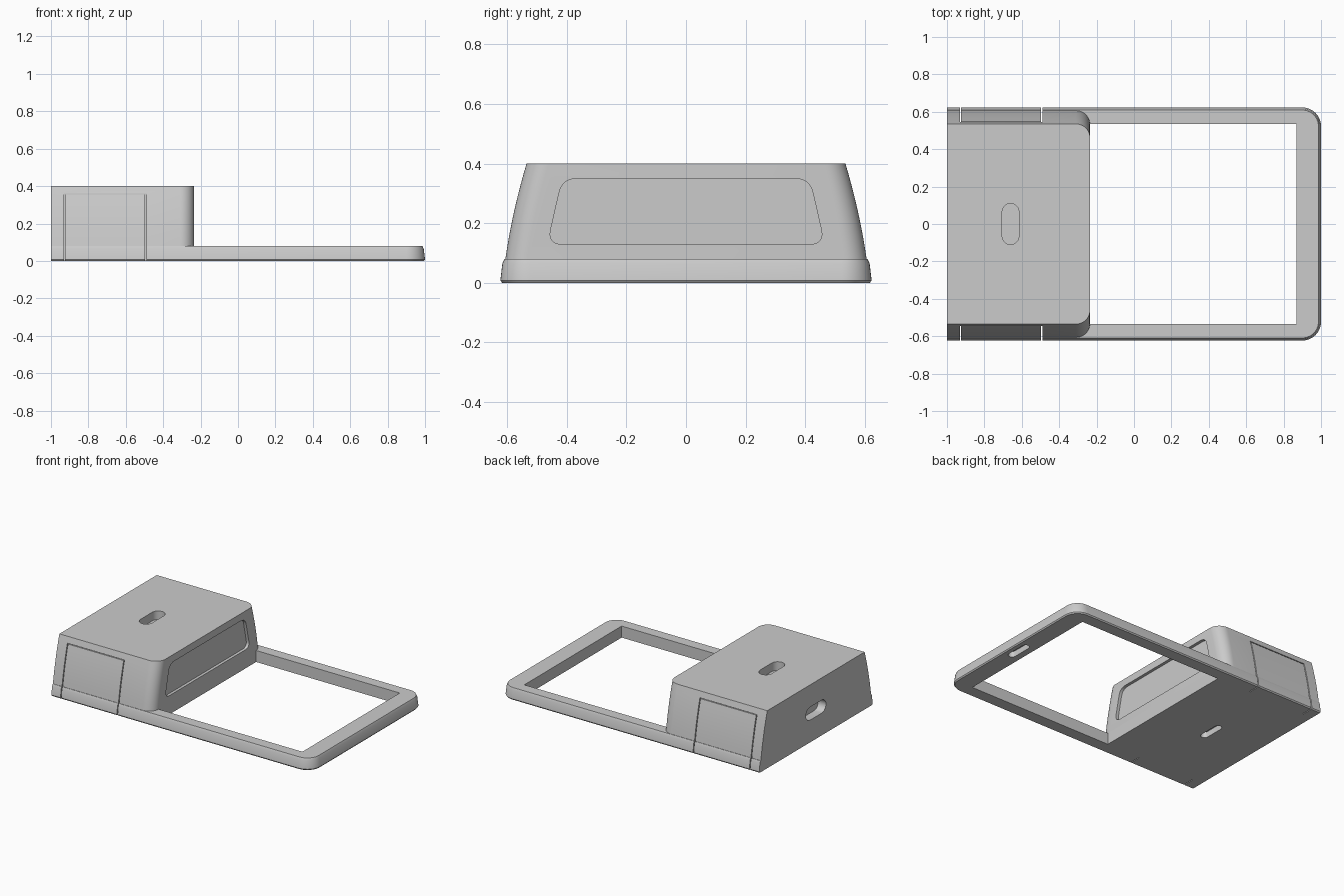
import bpy, bmesh
from math import pi, sin, cos
from mathutils import Vector

if "Cube" in bpy.data.objects:
    bpy.data.objects.remove(bpy.data.objects["Cube"])

grey = bpy.data.materials.new("plain grey")
grey.use_nodes = True
grey.diffuse_color = (0.6, 0.6, 0.6, 1)
grey.node_tree.nodes["Principled BSDF"].inputs["Base Color"].default_value = (0.6, 0.6, 0.6, 1)

BACK, STEP, TOP = -1.0, 0.08, 0.4
CABIN_END = -0.235


def loft(name, rings):
    """Closed solid through a list of equal-length rings of 3D points."""
    bm = bmesh.new()
    rows = [[bm.verts.new(p) for p in ring] for ring in rings]
    n = len(rows[0])
    for a, b in zip(rows, rows[1:]):
        for i in range(n):
            j = (i + 1) % n
            bm.faces.new((a[i], a[j], b[j], b[i]))
    bm.faces.new(rows[0][::-1])
    bm.faces.new(rows[-1])
    bmesh.ops.recalc_face_normals(bm, faces=bm.faces)
    mesh = bpy.data.meshes.new(name)
    bm.to_mesh(mesh)
    bm.free()
    obj = bpy.data.objects.new(name, mesh)
    bpy.context.collection.objects.link(obj)
    mesh.materials.append(grey)
    return obj


def plan(x1, w, r, z, steps=10):
    """Outline square at the back end and rounded at the other."""
    pts = [(BACK, -w, z)]
    for side, start in ((-1, -pi / 2), (1, 0)):
        for i in range(steps + 1):
            a = start + pi / 2 * i / steps
            pts.append((x1 - r + r * cos(a), side * (w - r) + r * sin(a), z))
    return pts + [(BACK, w, z)]


def rounded(corners, r, steps=6):
    """Polygon with softened corners."""
    out, pts = [], [Vector(c) for c in corners]
    for i, p in enumerate(pts):
        a = p + (pts[i - 1] - p).normalized() * r
        b = p + (pts[(i + 1) % len(pts)] - p).normalized() * r
        for k in range(steps + 1):
            t = k / steps
            out.append(a * (1 - t) ** 2 + p * 2 * t * (1 - t) + b * t * t)
    return out


def prism(name, pts, axis, start, end):
    """Extrude 2D points along an axis."""
    place = {"x": lambda u, v, t: (t, u, v),
             "y": lambda u, v, t: (u, t, v),
             "z": lambda u, v, t: (v, u, t)}[axis]
    return loft(name, [[place(u, v, t) for u, v in pts] for t in (start, end)])


def slot(half, r, centre, steps=10):
    """Stadium running across the model."""
    pts = []
    for side, first in ((1, -pi / 2), (-1, pi / 2)):
        for i in range(steps + 1):
            a = first + pi * i / steps
            pts.append((side * (half - r) + r * cos(a), centre + r * sin(a)))
    return pts


def cut(obj, cutters):
    bpy.context.view_layer.objects.active = obj
    for c in cutters:
        mod = obj.modifiers.new("cut", "BOOLEAN")
        mod.operation, mod.solver, mod.object = "DIFFERENCE", "EXACT", c
        bpy.ops.object.modifier_apply(modifier=mod.name)


# Base frame with softened rim
base = loft("base_frame", [plan(1 - d, 0.623 - d, 0.1 - d, z) for d, z in
                           ((0.006, 0), (0, 0.008), (0.007, 0.065), (0.014, STEP))])

# Raised cabin with gently curved sides
cabin_rings = []
for i in range(9):
    t = i / 8
    w = 0.606 - 0.071 * t - 0.02 * t * (1 - t) + 0.045 * t * (1 - t)
    cabin_rings.append(plan(CABIN_END, w, 0.075, STEP + (TOP - STEP) * t))
cabin = loft("cabin", cabin_rings)

# Cutters for the opening, window recess and slots
opening = prism("opening_cutter", [(-0.535, CABIN_END), (0.535, CABIN_END),
                                   (0.535, 0.87), (-0.535, 0.87)], "z", -0.1, 0.2)
window = prism("window_cutter", rounded([(-0.465, 0.13), (0.465, 0.13), (0.415, 0.35),
                                         (-0.415, 0.35)], 0.05), "x", CABIN_END - 0.02, 0)
top_slot = prism("top_slot_cutter", slot(0.11, 0.045, -0.66), "z", TOP - 0.06, TOP + 0.1)
end_slot = prism("end_slot_cutter", slot(0.11, 0.045, 0.2), "x", BACK - 0.1, BACK + 0.06)
under_slots = [prism("under_slot_cutter", slot(0.09, 0.025, x), "z", -0.1, 0.04)
               for x in (-0.63, 0.94)]

# Door seams on both long sides: two uprights and a top line
seams = []
for s in (-1, 1):
    for u0, u1, v0, v1 in ((-0.93, -0.924, -0.1, 0.36), (-0.496, -0.49, -0.1, 0.36),
                           (-0.927, -0.493, 0.354, 0.36)):
        seams.append(prism("seam_cutter", [(u0, v0), (u1, v0), (u1, v1), (u0, v1)],
                           "y", s * 0.54, s * 0.7))

cut(base, [opening] + under_slots + seams)
cut(cabin, [window, top_slot, end_slot] + seams)
for c in [opening, window, top_slot, end_slot] + under_slots + seams:
    bpy.data.objects.remove(c)

for obj in (base, cabin):
    bpy.ops.object.select_all(action="DESELECT")
    obj.select_set(True)
    bpy.context.view_layer.objects.active = obj
    bpy.ops.object.shade_smooth_by_angle(angle=pi / 6)
